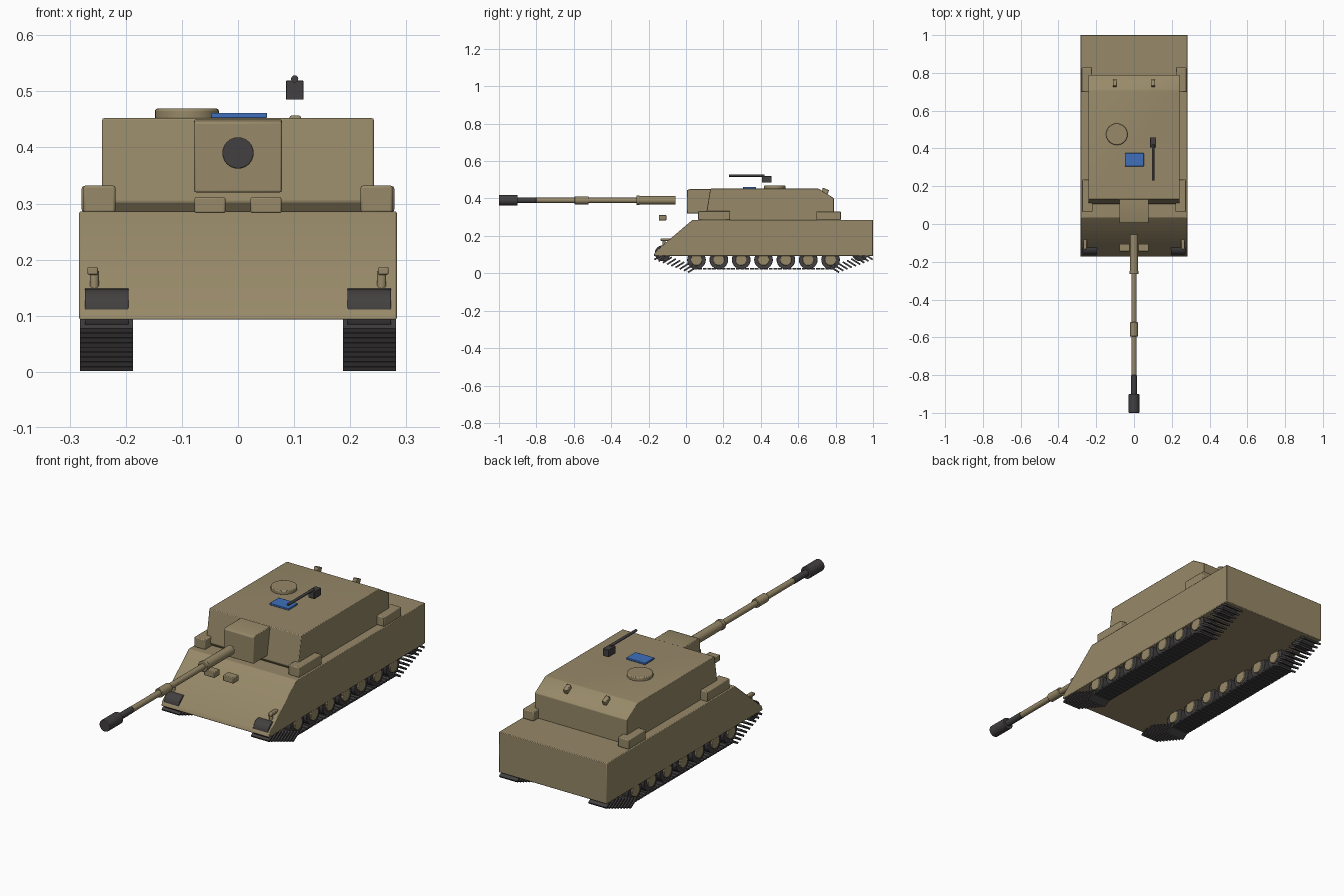
import bpy, bmesh, math
from mathutils import Matrix, Vector

cube = bpy.data.objects.get("Cube")
if cube:
    bpy.data.objects.remove(cube)


def material(name, rgb):
    m = bpy.data.materials.new(name)
    m.use_nodes = True
    m.diffuse_color = (*rgb, 1)
    m.node_tree.nodes["Principled BSDF"].inputs["Base Color"].default_value = (*rgb, 1)
    return m


TAN = material("sand_tan", (0.31, 0.25, 0.14))
DARK = material("dark_metal", (0.055, 0.05, 0.05))
BLUE = material("blue_glass", (0.05, 0.16, 0.5))


def finish(name, bm, mat, bevel=0.0):
    bmesh.ops.recalc_face_normals(bm, faces=bm.faces)
    me = bpy.data.meshes.new(name)
    bm.to_mesh(me)
    bm.free()
    me.materials.append(mat)
    ob = bpy.data.objects.new(name, me)
    bpy.context.collection.objects.link(ob)
    if bevel:
        mod = ob.modifiers.new("edge_bevel", "BEVEL")
        mod.width = bevel
        mod.segments = 2
        mod.limit_method = "ANGLE"
    bpy.ops.object.select_all(action="DESELECT")
    ob.select_set(True)
    bpy.context.view_layer.objects.active = ob
    bpy.ops.object.shade_smooth_by_angle(angle=math.radians(35))
    return ob


def add_box(bm, center, size, tilt=0.0):
    mat = (Matrix.Translation(center) @ Matrix.Rotation(tilt, 4, "X")
           @ Matrix.Diagonal((*size, 1)))
    bmesh.ops.create_cube(bm, size=1, matrix=mat)


def box(name, center, size, mat, tilt=0.0, bevel=0.003):
    bm = bmesh.new()
    add_box(bm, center, size, tilt)
    return finish(name, bm, mat, bevel)


def cylinder(name, center, radius, depth, mat, axis="Y", bevel=0.002, sides=24):
    rot = {"X": Matrix.Rotation(math.pi / 2, 4, "Y"),
           "Y": Matrix.Rotation(math.pi / 2, 4, "X"),
           "Z": Matrix.Identity(4)}[axis]
    bm = bmesh.new()
    bmesh.ops.create_cone(bm, cap_ends=True, segments=sides, radius1=radius, radius2=radius,
                          depth=depth, matrix=Matrix.Translation(center) @ rot)
    return finish(name, bm, mat, bevel)


def side_profile(name, points, half_width, mat, bevel=0.003):
    """Extrude a (y, z) outline across the width."""
    bm = bmesh.new()
    face = bm.faces.new([bm.verts.new((-half_width, y, z)) for y, z in points])
    ext = bmesh.ops.extrude_face_region(bm, geom=[face])
    verts = [v for v in ext["geom"] if isinstance(v, bmesh.types.BMVert)]
    bmesh.ops.translate(bm, verts=verts, vec=(2 * half_width, 0, 0))
    return finish(name, bm, mat, bevel)


# Hull and turret bodies
side_profile("hull", [(-0.173, 0.093), (-0.165, 0.115), (0.035, 0.286), (1.0, 0.286),
                      (1.0, 0.093)], 0.283, TAN)
side_profile("turret", [(0.12, 0.284), (0.105, 0.303), (0.13, 0.452), (0.71, 0.452),
                        (0.79, 0.402), (0.79, 0.284)], 0.242, TAN)
side_profile("mantlet", [(0.005, 0.32), (0.005, 0.445), (0.02, 0.45), (0.14, 0.45),
                         (0.12, 0.32)], 0.078, TAN)

# Main gun, from breech to muzzle: y start, y end, radius, material
GUN = [("gun_base", -0.055, -0.26, 0.022, TAN), ("gun_collar", -0.248, -0.265, 0.025, TAN),
       ("gun_barrel", -0.26, -0.8, 0.014, TAN), ("gun_sleeve", -0.52, -0.595, 0.021, TAN),
       ("gun_tip", -0.8, -0.91, 0.015, DARK), ("gun_muzzle", -0.9, -1.0, 0.028, DARK)]
for name, y0, y1, r, mat in GUN:
    cylinder(name, (0, (y0 + y1) / 2, 0.39), r, y0 - y1, mat)

# Roof fittings
cylinder("hatch", (-0.091, 0.475, 0.459), 0.057, 0.02, TAN, "Z", 0.004, 32)
box("sight_window", (0.002, 0.34, 0.457), (0.1, 0.07, 0.009), BLUE, bevel=0.002)
box("machine_gun_body", (0.101, 0.432, 0.502), (0.031, 0.052, 0.034), DARK, bevel=0.001)
cylinder("machine_gun_barrel", (0.101, 0.325, 0.522), 0.0065, 0.19, DARK, sides=12, bevel=0)

GLACIS = math.atan2(0.171, 0.2)
for side, s in (("left", 1), ("right", -1)):
    # Stowage boxes and small deck fittings
    box(f"front_stowage_{side}", (s * 0.247, 0.15, 0.308), (0.057, 0.17, 0.048), TAN, bevel=0.004)
    box(f"rear_stowage_{side}", (s * 0.25, 0.763, 0.308), (0.057, 0.13, 0.046), TAN, bevel=0.004)
    box(f"driver_sight_{side}", (s * 0.05, -0.125, 0.297), (0.055, 0.04, 0.028), TAN)
    box(f"rear_bracket_{side}", (s * 0.102, 0.742, 0.435), (0.02, 0.036, 0.034), TAN, -0.4)
    # Headlamp plate with its post
    box(f"headlamp_{side}", (s * 0.234, -0.144, 0.126), (0.078, 0.048, 0.014), DARK, GLACIS)
    cylinder(f"lamp_post_{side}", (s * 0.256, -0.117, 0.155), 0.0085, 0.05, TAN, "Z", sides=12)
    box(f"lamp_cap_{side}", (s * 0.259, -0.105, 0.18), (0.019, 0.06, 0.014), TAN)

    # Road wheels with hubs, then the end wheels
    for i in range(7):
        y = 0.056 + i * 0.1195
        cylinder(f"road_wheel_{side}_{i + 1}", (s * 0.234, y, 0.072), 0.05, 0.078, DARK, "X")
        cylinder(f"wheel_hub_{side}_{i + 1}", (s * 0.234, y, 0.072), 0.03, 0.092, TAN, "X")
    for end, y in (("front", -0.125), ("rear", 0.93)):
        cylinder(f"{end}_sprocket_{side}", (s * 0.234, y, 0.107), 0.042, 0.078, DARK, "X")

    # Track: flat plates below, tilted plates rising to both ends
    bm = bmesh.new()
    for i in range(30):
        add_box(bm, (s * 0.2345, 0.05 + i * 0.0252, 0.024), (0.095, 0.021, 0.008))
    for i in range(9):
        t = i / 8
        z = 0.02 + 0.068 * t
        add_box(bm, (s * 0.2345, 0.035 - 0.18 * t, z), (0.095, 0.056, 0.009), math.radians(32))
        add_box(bm, (s * 0.2345, 0.795 + 0.18 * t, z), (0.095, 0.056, 0.009), math.radians(-32))
    finish(f"track_{side}", bm, DARK)
